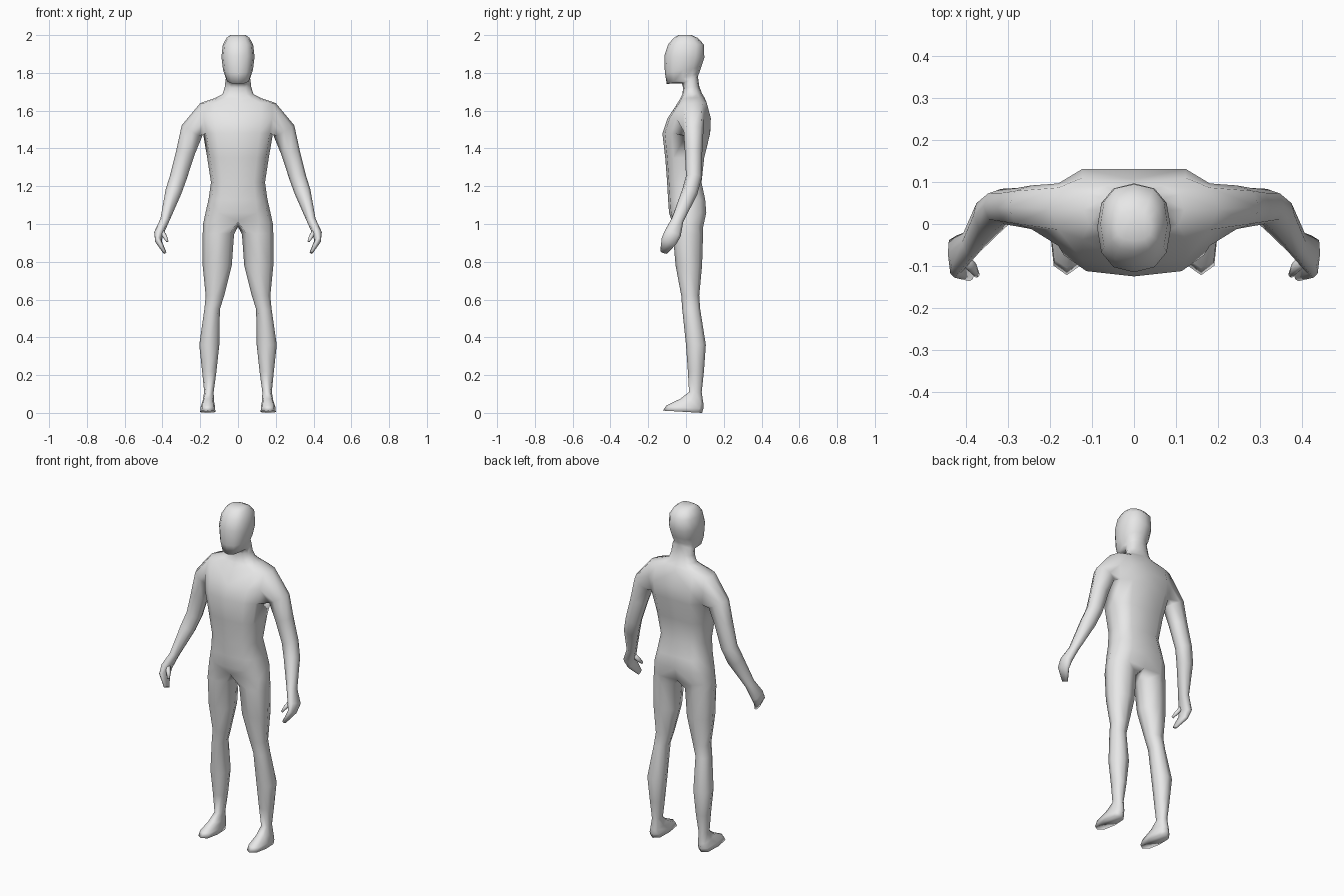
import bpy, bmesh, math
from mathutils import Vector

if "Cube" in bpy.data.objects:
    bpy.data.objects.remove(bpy.data.objects["Cube"])

skin = bpy.data.materials.new("plain grey")
skin.diffuse_color = (0.8, 0.8, 0.8, 1)
skin.use_nodes = True
skin.node_tree.nodes["Principled BSDF"].inputs["Base Color"].default_value = skin.diffuse_color
bm = bmesh.new()


def spow(v, p):
    return math.copysign(abs(v) ** p, v) if abs(v) > 1e-6 else 0.0


def flat_ring(angles, xc, rx, yf, yb, zf, zb, p):
    """Rounded cross-section, tilted from front height zf to back height zb."""
    yc, ry, ring = (yf + yb) / 2, (yb - yf) / 2, []
    for a in angles:
        s = spow(math.sin(math.radians(a)), p)
        c = spow(math.cos(math.radians(a)), p)
        ring.append(bm.verts.new((xc + rx * c, yc + ry * s,
                                  (zf + zb) / 2 + (zb - zf) / 2 * s)))
    return ring


def bridge(a, b, closed=True, skip=()):
    n = len(a)
    for i in range(n if closed else n - 1):
        if i not in skip:
            j = (i + 1) % n
            bm.faces.new((a[i], a[j], b[j], b[i]))


def limb(prev, rings, start=None):
    """Eight-sided tube along a path; rings are x, y, z, half width, half depth."""
    pts = [Vector(prev)] + [Vector(r[:3]) for r in rings]
    last = start
    for i, r in enumerate(rings, 1):
        t = (pts[min(i + 1, len(pts) - 1)] - pts[i - 1]).normalized()
        v = Vector((0, 1, 0))
        v = (v - t * v.dot(t)).normalized()
        u = t.cross(v)
        ring = []
        for a in OCT:
            a = math.radians(a)
            ring.append(bm.verts.new(pts[i] + v * r[4] * spow(math.cos(a), .85)
                                     + u * r[3] * spow(math.sin(a), .85)))
        if last:
            bridge(last, ring)
        else:
            bm.faces.new(ring)
        last = ring
    bm.faces.new(last)


HALF = [-90 + 30 * k for k in range(7)]   # front centre to back centre
OCT = [225 + 45 * k for k in range(8)]

# Torso, neck and head (half): z front, z back, y front, y back, half width, squareness
TRUNK = [
    (1.015, .985, -.075, .100, .185, .75),
    (1.06, 1.06, -.090, .118, .172, .75),
    (1.13, 1.13, -.095, .112, .156, .75),
    (1.22, 1.22, -.100, .092, .143, .75),
    (1.35, 1.35, -.110, .107, .163, .72),
    (1.48, 1.48, -.125, .140, .185, .7),
    (1.56, 1.56, -.098, .143, .200, .7),
    (1.64, 1.64, -.045, .118, .200, .7),
    (1.665, 1.67, -.030, .098, .120, .8),
    (1.685, 1.69, -.020, .085, .082, .85),
    (1.72, 1.73, -.015, .070, .070, .9),
    (1.745, 1.78, -.022, .063, .066, .9),
    (1.742, 1.80, -.102, .070, .064, .85),
    (1.80, 1.83, -.112, .080, .079, .85),
    (1.89, 1.88, -.115, .097, .088, .85),
    (1.95, 1.95, -.095, .095, .080, .8),
    (1.985, 1.985, -.065, .062, .061, .8),
    (2.0, 2.0, -.040, .030, .042, .8),
]
rows = []
for i, (zf, zb, yf, yb, rx, p) in enumerate(TRUNK):
    row = flat_ring(HALF, 0, rx, yf, yb, zf, zb, p)
    row[0].co.x = row[6].co.x = 0
    if i < 8:
        row[6].co.y -= .012               # spine groove
    if rows:
        # leave an opening at the shoulder for the arm
        bridge(rows[-1], row, closed=False, skip=(2, 3) if i in (6, 7) else ())
    rows.append(row)
bm.faces.new(rows[-1])

# Leg and foot: z front, z back, x centre, half width, y front, y back, squareness
LEG = [
    (.95, .94, .104, .083, -.070, .090, .85),
    (.78, .78, .110, .077, -.055, .085, .85),
    (.62, .62, .122, .049, -.025, .070, .85),
    (.55, .55, .137, .041, -.020, .075, .85),
    (.36, .36, .152, .053, .000, .105, .85),
    (.22, .22, .152, .038, .010, .095, .85),
    (.11, .11, .154, .025, .016, .083, .85),
    (.075, .05, .157, .030, -.030, .092, .75),
    (.038, .022, .160, .039, -.105, .092, .7),
    (.012, .000, .160, .040, -.122, .085, .7),
]
crotch = bm.verts.new((0, .02, .99))
last = rows[0] + [crotch]
for zf, zb, xc, rx, yf, yb, p in LEG:
    ring = flat_ring(OCT, xc, rx, yf, yb, zf, zb, p)
    bridge(last, ring)
    last = ring
bm.faces.new(last)

# Arm and hand, grown from the shoulder opening
lo, mid, hi = rows[5:8]
opening = [lo[2], lo[3], lo[4], mid[4], hi[4], hi[3], hi[2], mid[2]]
limb((.17, .04, 1.56), [
    (.245, .040, 1.49, .062, .052),
    (.278, .040, 1.38, .050, .046),
    (.315, .042, 1.25, .045, .042),
    (.342, .020, 1.17, .043, .042),
    (.388, -.045, 1.02, .024, .032),
    (.420, -.070, .95, .025, .045),
    (.422, -.090, .91, .017, .042),
    (.388, -.118, .85, .009, .020),
], opening)

# Thumb
limb((.42, -.07, .99), [
    (.408, -.080, .968, .013, .014),
    (.386, -.103, .932, .011, .013),
    (.374, -.122, .908, .006, .007),
])

# Drop the hidden shoulder vertex and finish the surface
bmesh.ops.delete(bm, geom=[v for v in bm.verts if not v.link_faces], context='VERTS')
bmesh.ops.recalc_face_normals(bm, faces=bm.faces)
for f in bm.faces:
    f.smooth = True
mesh = bpy.data.meshes.new("body")
bm.to_mesh(mesh)
bm.free()
mesh.materials.append(skin)
body = bpy.data.objects.new("body", mesh)
bpy.context.collection.objects.link(body)
mirror = body.modifiers.new("mirror", 'MIRROR')
mirror.use_axis[0] = True
mirror.merge_threshold = .001
